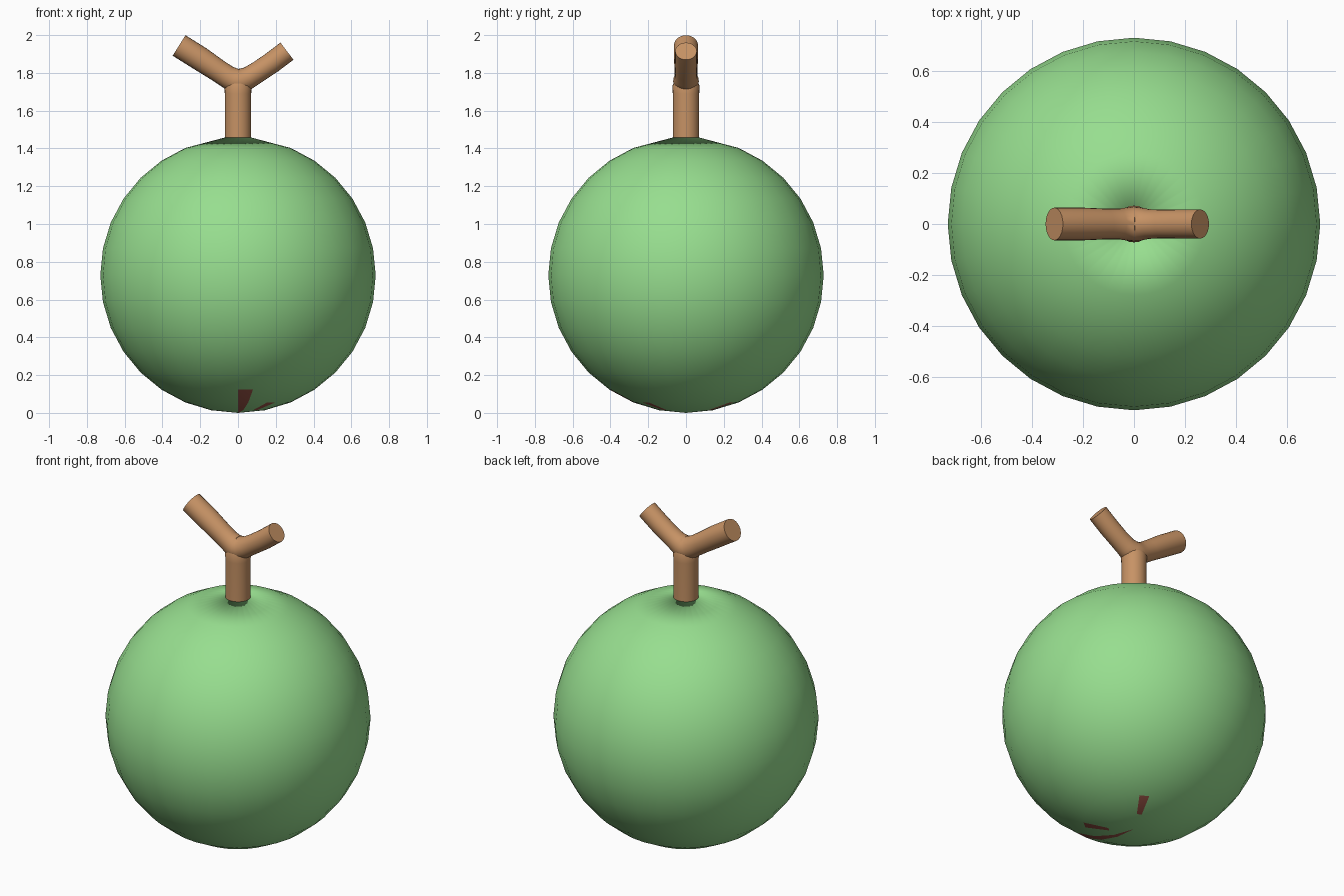
import bpy, bmesh, math
from mathutils import Vector

if "Cube" in bpy.data.objects:
    bpy.data.objects.remove(bpy.data.objects["Cube"])

R, CZ, SEG, RINGS = 0.729, 0.729, 32, 16


def material(name, rgb):
    m = bpy.data.materials.new(name)
    m.diffuse_color = (*rgb, 1)
    m.use_nodes = True
    m.node_tree.nodes["Principled BSDF"].inputs["Base Color"].default_value = m.diffuse_color
    return m


green = material("green skin", (0.31, 0.73, 0.275))
red = material("red brown", (0.36, 0.10, 0.07))
brown = material("light wood", (0.57, 0.29, 0.13))


def finish(name, bm, mats):
    bmesh.ops.recalc_face_normals(bm, faces=bm.faces)
    me = bpy.data.meshes.new(name)
    bm.to_mesh(me)
    bm.free()
    for m in mats:
        me.materials.append(m)
    ob = bpy.data.objects.new(name, me)
    bpy.context.collection.objects.link(ob)
    return ob


def bridge(bm, a, b, smooth=True):
    n = len(a)
    for i in range(n):
        f = bm.faces.new((a[i], a[(i + 1) % n], b[(i + 1) % n], b[i]))
        f.smooth = smooth


def ball(name, r, mats):
    """Lathed ball with a small socket at the top for the stem."""
    bm = bmesh.new()
    prof = [(r * math.sin(math.pi * k / RINGS), CZ - r * math.cos(math.pi * k / RINGS))
            for k in range(1, RINGS - 1)]
    prof += [(0.069, CZ + r), (0.068, CZ + r - 0.08)]
    rings = [[bm.verts.new((p * math.cos(2 * math.pi * i / SEG),
                            p * math.sin(2 * math.pi * i / SEG), z))
              for i in range(SEG)] for p, z in prof]
    for a, b in zip(rings, rings[1:]):
        bridge(bm, a, b)
    pole = bm.verts.new((0, 0, CZ - r))
    for i in range(SEG):
        bm.faces.new((pole, rings[0][(i + 1) % SEG], rings[0][i])).smooth = True
    return finish(name, bm, mats)


# fruit skin, with small blemishes near the bottom
skin = ball("fruit_skin", R, [green, red])
for f in skin.data.polygons:
    c = f.center
    polar = math.degrees(math.atan2(math.hypot(c.x, c.y), CZ - c.z))
    az = math.degrees(math.atan2(c.y, c.x))
    strip = polar < 33 and -90 < az < -78
    spots = 11 < polar < 22 and (-57 < az < -45 or 56 < az < 68)
    if strip or spots:
        f.material_index = 1

# inner flesh shell
ball("fruit_flesh", R - 0.008, [red])


def tube(name, pts, n=24):
    """Capped round tube in the xz plane through (x, z, radius) points."""
    bm = bmesh.new()
    rings = []
    for k, (x, z, r) in enumerate(pts):
        a, b = pts[max(k - 1, 0)], pts[min(k + 1, len(pts) - 1)]
        t = Vector((b[0] - a[0], 0, b[1] - a[1])).normalized()
        side = Vector((0, 1, 0))
        up = t.cross(side)
        rings.append([bm.verts.new(Vector((x, 0, z))
                      + r * (math.cos(q) * side + math.sin(q) * up))
                      for q in (2 * math.pi * i / n for i in range(n))])
    for a, b in zip(rings, rings[1:]):
        bridge(bm, a, b)
    for ring in (rings[0], rings[-1]):
        bm.faces.new(ring).smooth = False
    ob = finish(name, bm, [brown])
    # crisp cut ends
    bpy.context.view_layer.objects.active = ob
    ob.select_set(True)
    bpy.ops.object.shade_smooth_by_angle(angle=math.radians(50))
    ob.select_set(False)


# upright stem
tube("stem", [(0, 1.40, 0.07), (0, 1.69, 0.07), (0, 1.73, 0.072), (0, 1.76, 0.06)])
# forked top: one bent tube from the left tip to the right tip
tube("stem_fork", [(-0.312, 1.945, 0.064), (-0.20, 1.875, 0.064), (-0.11, 1.815, 0.06),
                   (-0.06, 1.782, 0.06), (-0.025, 1.762, 0.065), (0, 1.755, 0.068),
                   (0.025, 1.76, 0.065), (0.06, 1.777, 0.058), (0.11, 1.808, 0.056),
                   (0.18, 1.855, 0.057), (0.259, 1.915, 0.057)])
